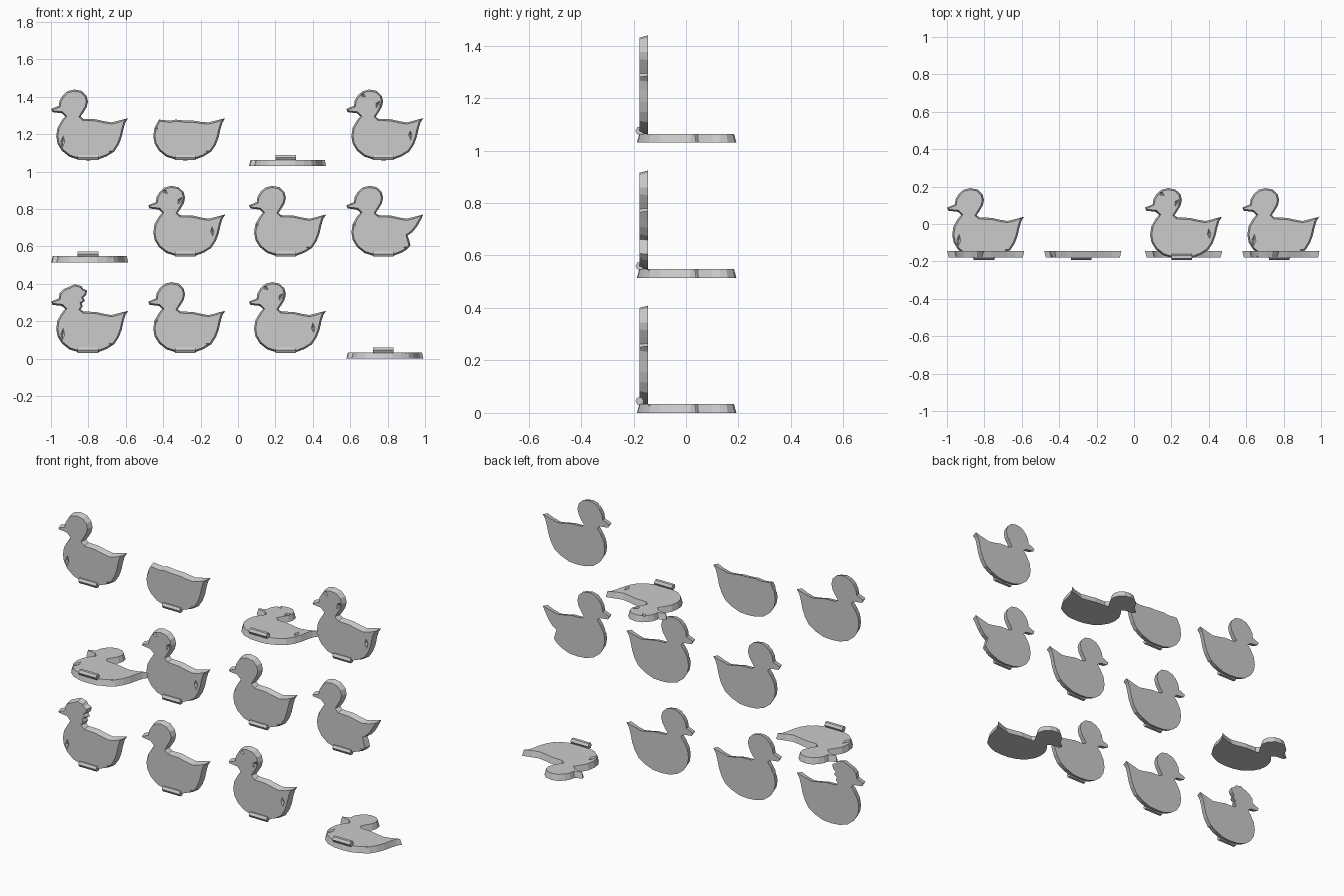
import bpy, bmesh, math
from mathutils import Vector, Matrix

if "Cube" in bpy.data.objects:
    bpy.data.objects.remove(bpy.data.objects["Cube"])

# duck outline in hundredths of a unit (x from hinge, height), split in sections
BEAK = [(-14, 28.2), (-19, 28.8), (-19.7, 30.5), (-15.6, 32.2), (-15.2, 35)]
HEAD = [(-13.5, 37.8), (-11, 40), (-7.5, 40.9), (-3.5, 40.2), (-0.8, 37.6),
        (0, 34.5), (-0.7, 31.5), (-2.5, 28.5), (-4, 26.4)]
HEAD_BROKEN = [(-13, 37.2), (-10, 38.5), (-7, 39.8), (-3.5, 38.8), (-2.6, 37.4),
               (-0.5, 36.4), (-1, 34), (-2.6, 32.6), (-1.6, 31), (-3.4, 29.6),
               (-2.8, 28), (-4, 26.4)]
BACK = [(-2.5, 25.2), (4, 25), (8.5, 24), (12.5, 23.3), (16.5, 24.3), (21.5, 25.6)]
RUMP = [(20, 23.3), (19, 20), (18, 15.5), (16.5, 11.5), (14, 7.7), (10, 5.2)]
RUMP_BROKEN = [(20, 22.5), (18, 19), (15.5, 16), (13, 14.4), (13.8, 12.2),
               (14.6, 9), (12.3, 6.6), (10, 5.2)]
BELLY = [(5, 3.3), (0, 3), (-5, 3.4), (-10, 5), (-14, 8.2), (-16.3, 12),
         (-17, 16), (-16.3, 20.5), (-14, 24.5), (-12.2, 26.6)]
HEADLESS = [(-14, 24.8), (-11.5, 24.6), (-8, 24.2), (-5, 24.8), (0, 24.3), (5, 24.2),
            (8.5, 23.6), (12.5, 23.3), (16.5, 24.3), (21.5, 25.6)]
NORMAL = BEAK + HEAD + BACK + RUMP + BELLY
SHAPES = {
    "N": NORMAL,
    "H": BEAK + HEAD_BROKEN + BACK + RUMP + BELLY,
    "T": BEAK + HEAD + BACK + RUMP_BROKEN + BELLY,
    "X": HEADLESS + RUMP + BELLY[:-2],
}
# dents: x, height, half width, half height, tilt
DENTS = {
    "a": [(-13.5, 13, 1.1, 3.2, 5), (13, 7, 1.2, 2.2, -60), (11, 23.6, .8, 1.6, 70)],
    "b": [(-2.7, 33, 1.2, 2.2, 30), (14.6, 16.5, 1, 2.6, -5), (11.5, 5.8, 1, 2.6, 80),
          (-11, 38, 1, 2, -55), (-16, 21, .9, 1.6, 30)],
    "c": [(11, 23.6, .8, 1.6, 70), (-15.6, 20, .9, 1.8, 20), (13, 7, 1.2, 2.2, -60)],
}
THICK, TAPER = 0.033, 0.009


def make_object(name, bm):
    bmesh.ops.recalc_face_normals(bm, faces=bm.faces[:])
    me = bpy.data.meshes.new(name)
    bm.to_mesh(me)
    bm.free()
    ob = bpy.data.objects.new(name, me)
    bpy.context.collection.objects.link(ob)
    return ob


def plate(name, pts):
    """Thick silhouette whose front face is a little smaller than its back."""
    bm = bmesh.new()
    P = [Vector(p) / 100 for p in pts]
    n = len(P)
    back = [bm.verts.new((p.x, THICK, p.y)) for p in P]
    front = []
    for i, p in enumerate(P):
        a, b = (p - P[i - 1]).normalized(), (P[(i + 1) % n] - p).normalized()
        t = (a + b).normalized()
        q = p + Vector((t.y, -t.x)) * TAPER
        front.append(bm.verts.new((q.x, 0, q.y)))
    bm.faces.new(back)
    bm.faces.new(front)
    for i in range(n):
        j = (i + 1) % n
        bm.faces.new((back[i], back[j], front[j], front[i]))
    return make_object(name, bm)


def dent_cutter(dents):
    """Diamond-shaped chisel points set into the front face."""
    bm = bmesh.new()
    for x, z, w, h, tilt in dents:
        m = Matrix.Translation((x / 100, 0, z / 100)) @ Matrix.Rotation(math.radians(tilt), 4, 'Y')
        ring = [bm.verts.new(m @ Vector(v)) for v in
                ((w / 100, 0, 0), (0, 0, h / 100), (-w / 100, 0, 0), (0, 0, -h / 100))]
        tips = [bm.verts.new(m @ Vector((0, d, 0))) for d in (-0.012, 0.012)]
        for tip in tips:
            for i in range(4):
                bm.faces.new((ring[i], ring[(i + 1) % 4], tip))
    return make_object("dent_cutter", bm)


def duck(name, shape, dents):
    ob = plate(name, SHAPES[shape])
    cutter = dent_cutter([d for d in DENTS[dents] if shape != "X" or d[1] < 23])
    mod = ob.modifiers.new("dents", 'BOOLEAN')
    mod.operation, mod.solver, mod.object = 'DIFFERENCE', 'EXACT', cutter
    dg = bpy.context.evaluated_depsgraph_get()
    me = bpy.data.meshes.new_from_object(ob.evaluated_get(dg))
    ob.modifiers.clear()
    ob.data = me
    bpy.data.objects.remove(cutter)
    return ob


def hinge(name, x, z):
    bm = bmesh.new()
    bmesh.ops.create_cone(bm, cap_ends=True, segments=6, radius1=0.016, radius2=0.016,
                          depth=0.11, matrix=Matrix.Rotation(math.pi / 2, 4, 'Y'))
    make_object(name, bm).location = (x, -0.177, z + 0.045)


# layout, bottom row first: shape, dents, standing (U) or fallen flat (F)
ROWS = ["HaU NcU NbU NaF", "NaF NbU NcU TcU", "NaU XcU NbF NbU"]
COLS = [-0.802, -0.283, 0.256, 0.776]
for r, row in enumerate(ROWS):
    z = r * 0.515
    for c, code in enumerate(row.split()):
        tag = f"{r + 1}_{c + 1}"
        ob = duck("duck_target_" + tag, code[0], code[1])
        if code[2] == "U":
            ob.location = (COLS[c], -0.178, z)
        else:
            ob.rotation_euler.x = -math.pi / 2
            ob.location = (COLS[c], -0.217, z + THICK)
        hinge("hinge_" + tag, COLS[c], z)
